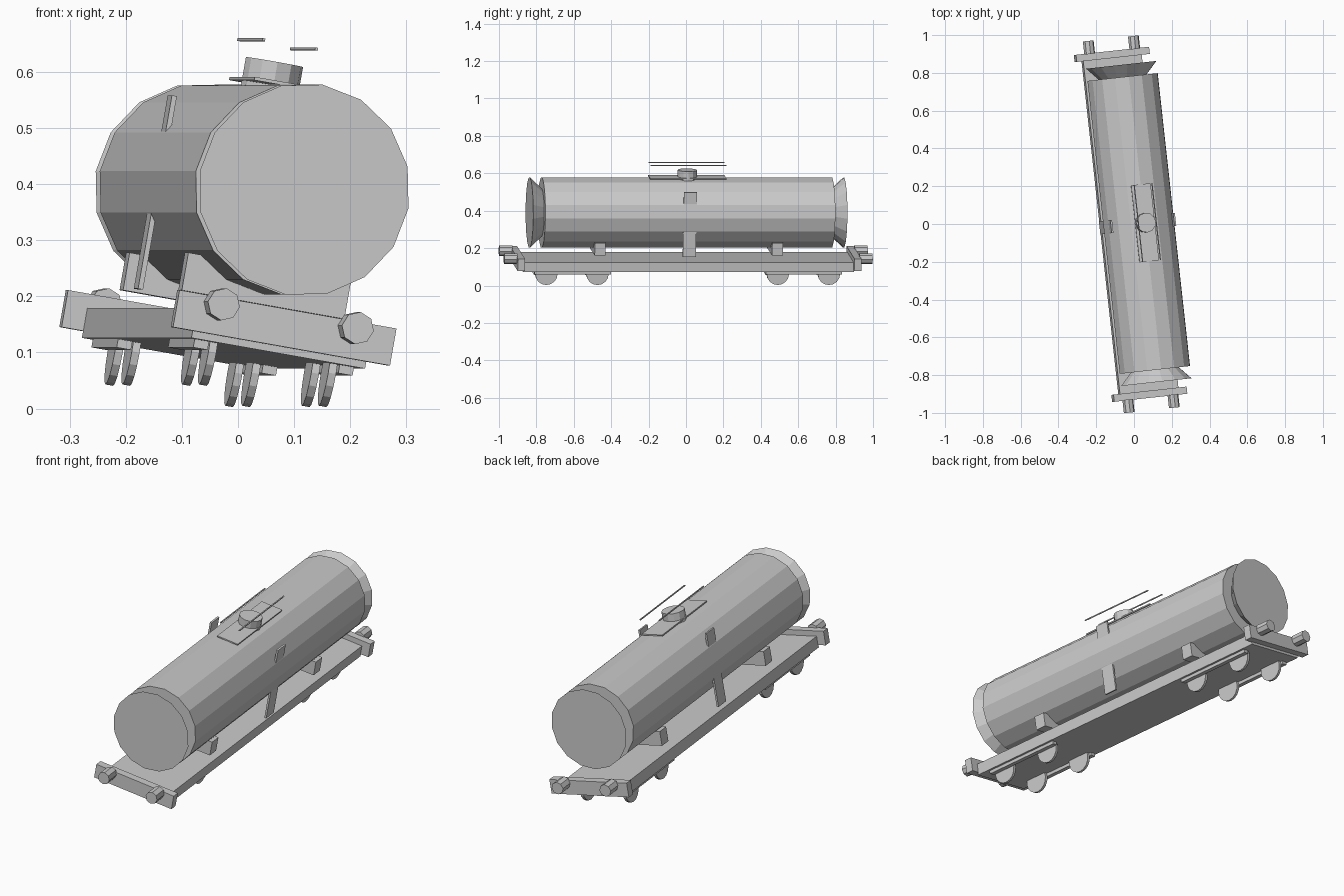
import bpy, bmesh, math
from mathutils import Matrix, Vector

cube = bpy.data.objects.get("Cube")
if cube:
    bpy.data.objects.remove(cube, do_unlink=True)

grey = bpy.data.materials.new("plain grey")
grey.use_nodes = True
COLOUR = (0.6, 0.6, 0.6, 1)
grey.diffuse_color = COLOUR
grey.node_tree.nodes["Principled BSDF"].inputs["Base Color"].default_value = COLOUR

# The whole wagon leans to one side and is turned a little
POSE = (Matrix.Translation((-0.018, -0.002, 0.144))
        @ Matrix.Rotation(math.radians(6.3), 4, 'Z')
        @ Matrix.Rotation(math.radians(10), 4, 'Y'))
ALONG_Y = Matrix.Rotation(-math.pi / 2, 4, 'X')
ALONG_X = Matrix.Rotation(math.pi / 2, 4, 'Y')
UPRIGHT = Matrix()


def finish(name, bm):
    mesh = bpy.data.meshes.new(name)
    bm.to_mesh(mesh)
    bm.free()
    mesh.materials.append(grey)
    obj = bpy.data.objects.new(name, mesh)
    obj.matrix_world = POSE
    bpy.context.collection.objects.link(obj)


def box(name, centre, size):
    bm = bmesh.new()
    bmesh.ops.create_cube(bm, size=1, matrix=Matrix.Translation(centre)
                          @ Matrix.Diagonal((*size, 1)))
    finish(name, bm)


def drum(name, centre, r_start, r_end, length, sides, turn):
    bm = bmesh.new()
    bmesh.ops.create_cone(bm, cap_ends=True, segments=sides, radius1=r_start,
                          radius2=r_end, depth=length,
                          matrix=Matrix.Translation(centre) @ turn
                          @ Matrix.Rotation(math.pi / 2, 4, 'Z'))
    finish(name, bm)


# Tank barrel with flared end pieces
TANK_Z, TANK_R = 0.25, 0.19
drum("tank", (0, 0, TANK_Z), TANK_R, TANK_R, 1.56, 16, ALONG_Y)
drum("tank_end_front", (0, -0.81, TANK_Z), TANK_R, 0.125, 0.07, 16, ALONG_Y)
drum("tank_end_back", (0, 0.81, TANK_Z), 0.125, TANK_R, 0.07, 16, ALONG_Y)

# Filler dome and walkway on top
drum("filler_dome", (0, 0, 0.455), 0.052, 0.052, 0.052, 12, UPRIGHT)
box("walkway", (0, 0, 0.442), (0.105, 0.41, 0.006))

# Underframe
box("deck", (0, 0, -0.019), (0.316, 1.78, 0.054))

for side, sx in (("left", 1), ("right", -1)):
    box("handrail_" + side, (sx * 0.048, 0, 0.513), (0.005, 0.41, 0.005))
    box("ladder_" + side, (sx * 0.17, 0, 0.215), (0.009, 0.07, 0.35))

for end, sy in (("front", -1), ("back", 1)):
    box("buffer_beam_" + end, (0, sy * 0.905, 0), (0.395, 0.038, 0.067))
    box("saddle_" + end, (0, sy * 0.477, 0.076), (0.296, 0.058, 0.068))
    for side, sx in (("left", 1), ("right", -1)):
        tag = end + "_" + side
        drum("buffer_" + tag, (sx * 0.122, sy * 0.955, 0.021),
             0.029, 0.029, 0.07, 8, ALONG_Y)
        box("bogie_bar_" + tag, (sx * 0.132, sy * 0.622, -0.053),
            (0.026, 0.41, 0.016))
        # Wheels
        for place, y in (("inner", 0.485), ("outer", 0.76)):
            drum("wheel_" + place + "_" + tag, (sx * 0.109, sy * y, -0.063),
                 0.06, 0.06, 0.014, 16, ALONG_X)
